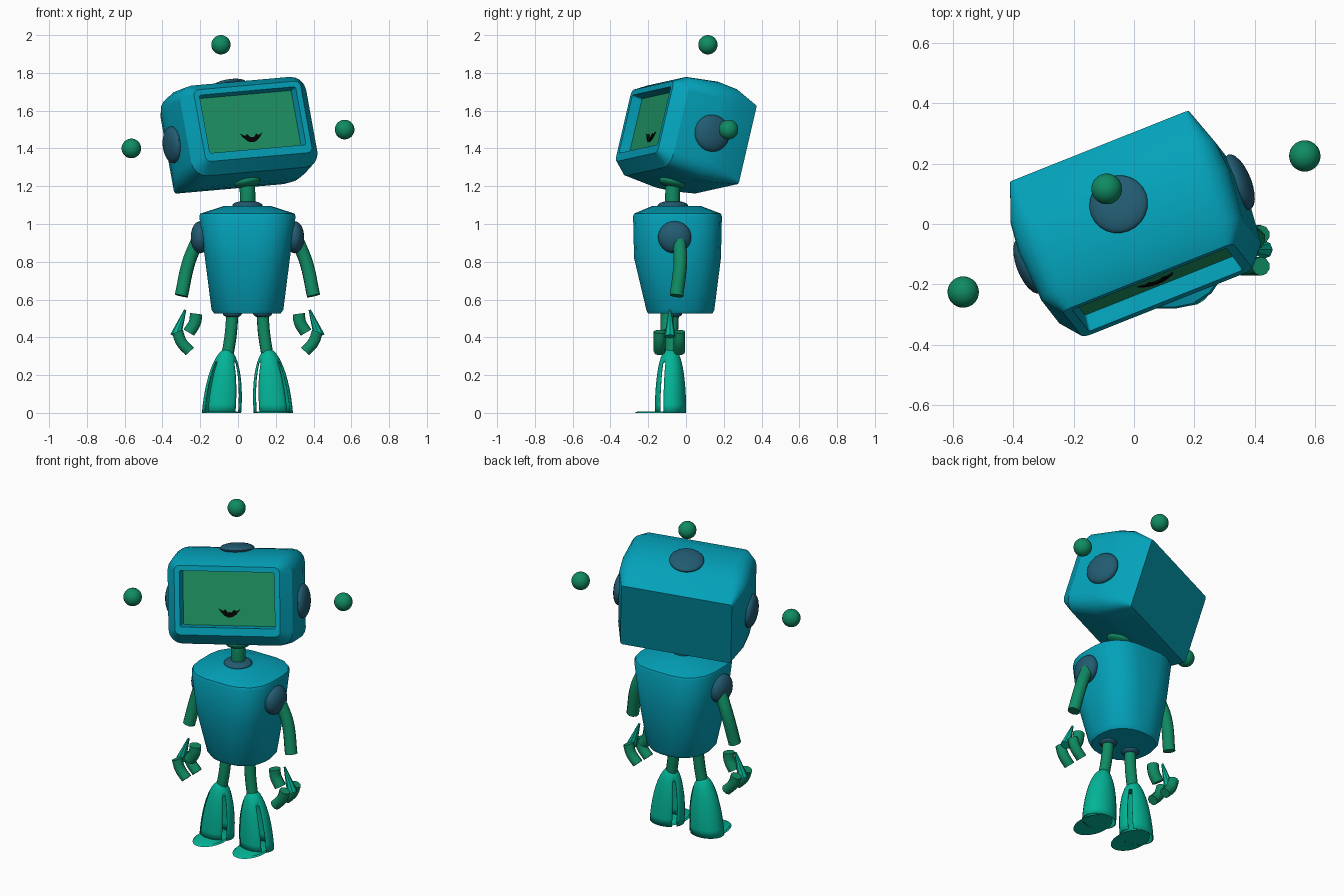
import bpy, bmesh
from math import sin, cos, pi, radians, sqrt
from mathutils import Matrix, Vector

cube = bpy.data.objects.get("Cube")
if cube:
    bpy.data.objects.remove(cube)


def material(name, rgb):
    m = bpy.data.materials.new(name)
    m.use_nodes = True
    m.diffuse_color = (*rgb, 1)
    m.node_tree.nodes["Principled BSDF"].inputs["Base Color"].default_value = (*rgb, 1)
    return m


BLUE = material("teal blue", (0.001, 0.36, 0.49))
BOOT = material("sea green", (0.001, 0.46, 0.31))
LIMB = material("deep green", (0.005, 0.26, 0.125))
JOINT = material("slate blue", (0.016, 0.105, 0.165))
SCREEN = material("screen green", (0.013, 0.295, 0.125))
BLACK = material("black", (0.001, 0.001, 0.001))


def shade(ob, angle):
    bpy.ops.object.select_all(action="DESELECT")
    ob.select_set(True)
    bpy.context.view_layer.objects.active = ob
    if ob.type == "CURVE":
        bpy.ops.object.convert(target="MESH")
    bpy.ops.object.shade_smooth_by_angle(angle=radians(angle))


def finish(bm, name, mats, matrix=Matrix(), angle=35):
    """Turn a bmesh into a named, smooth-by-angle object."""
    bmesh.ops.recalc_face_normals(bm, faces=bm.faces)
    bm.transform(matrix)
    me = bpy.data.meshes.new(name)
    bm.to_mesh(me)
    bm.free()
    for m in mats:
        me.materials.append(m)
    ob = bpy.data.objects.new(name, me)
    bpy.context.collection.objects.link(ob)
    shade(ob, angle)
    return ob


def rounded_rect(cx, cy, hx, hy, r, steps=5):
    pts = []
    for k, (sx, sy) in enumerate([(1, 1), (-1, 1), (-1, -1), (1, -1)]):
        for i in range(steps):
            a = (k + i / (steps - 1)) * pi / 2
            pts.append((cx + sx * (hx - r) + r * cos(a), cy + sy * (hy - r) + r * sin(a)))
    return pts


def loft(bm, rings):
    """Bridge (height, cx, cy, half x, half y, corner radius) sections; return the last cap."""
    loops = [[bm.verts.new((x, y, t)) for x, y in rounded_rect(*rest)] for t, *rest in rings]
    n = len(loops[0])
    for a, b in zip(loops, loops[1:]):
        for i in range(n):
            j = (i + 1) % n
            bm.faces.new((a[i], a[j], b[j], b[i]))
    bm.faces.new(loops[0][::-1])
    return bm.faces.new(loops[-1])


def ellipsoid(name, mat, loc, size, matrix=Matrix()):
    bm = bmesh.new()
    bmesh.ops.create_uvsphere(bm, u_segments=24, v_segments=16, radius=1)
    finish(bm, name, [mat], matrix @ Matrix.Translation(loc) @ Matrix.Diagonal((*size, 1)))


def tube(name, mat, points, radius):
    cu = bpy.data.curves.new(name, "CURVE")
    cu.dimensions = "3D"
    cu.bevel_depth = radius
    cu.bevel_resolution = 3
    cu.use_fill_caps = True
    cu.resolution_u = 6
    sp = cu.splines.new("BEZIER")
    sp.bezier_points.add(len(points) - 1)
    for p, co in zip(sp.bezier_points, points):
        p.co = co
        p.handle_left_type = p.handle_right_type = "AUTO"
    cu.materials.append(mat)
    ob = bpy.data.objects.new(name, cu)
    bpy.context.collection.objects.link(ob)
    shade(ob, 40)


# Head frame: turned, tipped back and tilted
hx = Vector((0.926, 0.369, 0.082)).normalized()
hy = Vector((-0.18, 0.22, 0.957)).cross(hx).normalized()
HEAD = Matrix((hx, hy, hx.cross(hy))).transposed().to_4x4()
HEAD.translation = (0, 0, 1.45)

# Head shell with the recessed screen as its last cap
bm = bmesh.new()
sections = [(-0.23, 0.32, -0.21, 0.225, 0.015), (-0.1, 0.365, -0.235, 0.28, 0.07),
            (0, 0.375, -0.245, 0.293, 0.10), (0.18, 0.36, -0.23, 0.268, 0.08),
            (0.25, 0.305, -0.17, 0.225, 0.03), (0.25, 0.275, -0.125, 0.195, 0.01),
            (0.195, 0.268, -0.12, 0.19, 0.01)]
screen = loft(bm, [(t, 0, (lo + hi) / 2, w, (hi - lo) / 2, r) for t, w, lo, hi, r in sections])
screen.material_index = 1
finish(bm, "head", [BLUE, SCREEN], HEAD @ Matrix.Rotation(pi / 2, 4, "X"), 30)

# Grin: a toothed crescent plate on the screen
bm = bmesh.new()
us = [i / 5 - 1 for i in range(11)]
lower = [(0.063 * u, 0.05 * u * u - 0.073) for u in us]
upper = [(0.063 * u, 0.05 * u * u - 0.073 + 0.027 * (1 - u * u) + 0.014 * (abs(abs(u) - 0.4) < 0.01))
         for u in us[-2:0:-1]]
face = bm.faces.new([bm.verts.new((x, -0.197, z)) for x, z in lower + upper])
ext = bmesh.ops.extrude_face_region(bm, geom=[face])
bmesh.ops.translate(bm, vec=(0, -0.005, 0), verts=[v for v in ext["geom"] if isinstance(v, bmesh.types.BMVert)])
finish(bm, "mouth", [BLACK], HEAD)

# Discs and floating balls at the sides and top of the head
for side, label in ((1, "left"), (-1, "right")):
    ellipsoid(label + "_ear_disc", JOINT, (side * 0.375, 0, 0), (0.04, 0.098, 0.098), HEAD)
    ellipsoid(label + "_ear_ball", LIMB, (side * 0.61, 0, 0), (0.052,) * 3, HEAD)
ellipsoid("crown_disc", JOINT, (0, 0, 0.293), (0.098, 0.098, 0.028), HEAD)
ellipsoid("crown_ball", LIMB, (0, 0, 0.52), (0.051,) * 3, HEAD)

# Torso: well-rounded square, tapering to the hips
CX = 0.05
bm = bmesh.new()
loft(bm, [(0.525, CX, -0.03, 0.175, 0.17, 0.15), (0.545, CX, -0.03, 0.19, 0.18, 0.155),
          (0.82, CX, -0.045, 0.225, 0.23, 0.165), (1.04, CX, -0.045, 0.255, 0.235, 0.17),
          (1.055, CX, -0.045, 0.25, 0.23, 0.17), (1.095, CX, -0.05, 0.125, 0.13, 0.12)])
finish(bm, "torso", [BLUE], angle=40)

# Neck with a collar at each end
tube("neck", LIMB, [(CX, -0.07, 1.08), (0.05, -0.07, 1.18), (0.045, -0.06, 1.25)], 0.041)
ellipsoid("neck_base", JOINT, (CX, -0.07, 1.098), (0.08, 0.08, 0.025))
ellipsoid("neck_top", LIMB, (0, -0.02, -0.245), (0.07, 0.07, 0.03), HEAD)


def boot(label, side):
    """Hollow bell with slits beside its front panel."""
    bm = bmesh.new()
    n, rows = 40, 12
    grid = []
    for r in range(rows):
        h = sin(r / rows * pi / 2)
        s = sqrt(1 - h * h)
        cx = CX + side * (0.137 - 0.027 * h)
        grid.append([bm.verts.new((cx + 0.104 * s * cos(2 * pi * i / n),
                                   -0.082 + 0.083 * s ** 0.7 * sin(2 * pi * i / n), 0.34 * h)) for i in range(n)])
    for r in range(rows - 1):
        for i in range(n):
            a = 2 * pi * (i + 0.5) / n
            c = cos(a) * side
            if r < 7 and 0.68 < abs(c) < 0.92 and (c < 0 or sin(a) < 0):
                continue
            j = (i + 1) % n
            bm.faces.new((grid[r][i], grid[r][j], grid[r + 1][j], grid[r + 1][i]))
    bm.faces.new(grid[-1])
    mod = finish(bm, label + "_boot", [BOOT]).modifiers.new("thickness", "SOLIDIFY")
    mod.thickness = 0.006
    # Thin sole reaching forward to the toe
    bm = bmesh.new()
    bmesh.ops.create_cone(bm, cap_ends=True, segments=24, radius1=1, radius2=0.9, depth=1)
    finish(bm, label + "_sole", [BOOT], Matrix.Translation((CX + 0.137 * side, -0.135, 0.004))
           @ Matrix.Diagonal((0.09, 0.135, 0.008, 1)))


for side, label in ((1, "left"), (-1, "right")):
    def at(dx, y, z):
        return (CX + side * dx, y, z)
    # Arm
    ellipsoid(label + "_shoulder", JOINT, at(0.25, -0.06, 0.93), (0.05, 0.088, 0.085))
    tube(label + "_arm", LIMB, [at(0.265, -0.035, 0.91), at(0.31, -0.03, 0.80), at(0.35, -0.05, 0.62)], 0.036)
    # Floating claw hand
    tube(label + "_thumb", LIMB, [at(0.272, -0.1, 0.525), at(0.278, -0.1, 0.48), at(0.31, -0.1, 0.425)], 0.034)
    for y, finger in ((-0.14, "front"), (-0.035, "back")):
        tube(f"{label}_{finger}_finger", LIMB,
             [at(0.37, y, 0.43), at(0.35, y, 0.375), at(0.305, y, 0.325)], 0.031)
    bm = bmesh.new()
    bmesh.ops.create_cone(bm, cap_ends=True, segments=8, radius1=0.03, radius2=0.006, depth=0.15)
    finish(bm, label + "_claw_tip", [BOOT], Matrix.Translation(at(0.355, -0.085, 0.475))
           @ Matrix.Rotation(side * radians(-20), 4, "Y"))
    # Leg
    ellipsoid(label + "_hip", JOINT, at(0.08, -0.07, 0.525), (0.05, 0.05, 0.022))
    tube(label + "_leg", LIMB, [at(0.08, -0.07, 0.53), at(0.088, -0.075, 0.42), at(0.11, -0.08, 0.28)], 0.033)
    boot(label, side)
